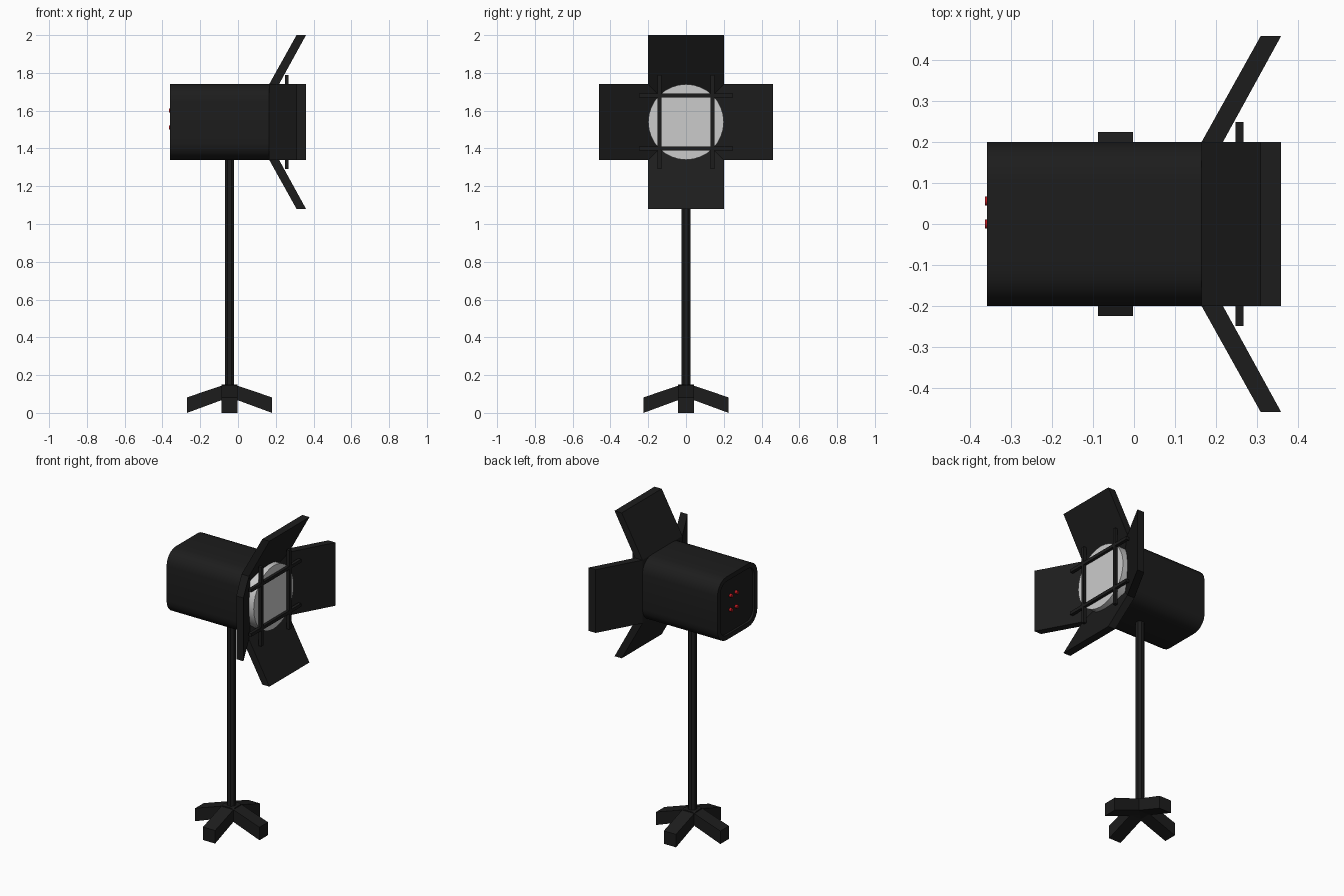
import bpy, bmesh
from math import sin, cos, pi, radians
from mathutils import Matrix, Vector

if "Cube" in bpy.data.objects:
    bpy.data.objects.remove(bpy.data.objects["Cube"])

CZ = 1.54      # lamp axis height
PX = -0.045    # stand axis x


def material(name, rgb):
    m = bpy.data.materials.new(name)
    m.diffuse_color = (*rgb, 1)
    m.use_nodes = True
    m.node_tree.nodes["Principled BSDF"].inputs["Base Color"].default_value = m.diffuse_color
    return m


BLACK = material("black_metal", (0.012, 0.012, 0.012))
GLASS = material("lens_glass", (0.6, 0.6, 0.6))
RED = material("red_light", (0.5, 0.01, 0.015))


def finish(name, bm, mat, smooth=False):
    bmesh.ops.recalc_face_normals(bm, faces=bm.faces)
    me = bpy.data.meshes.new(name)
    bm.to_mesh(me)
    bm.free()
    ob = bpy.data.objects.new(name, me)
    bpy.context.collection.objects.link(ob)
    me.materials.append(mat)
    if smooth:
        bpy.context.view_layer.objects.active = ob
        ob.select_set(True)
        bpy.ops.object.shade_smooth_by_angle(angle=radians(35))
        ob.select_set(False)
    return ob


def prism(points, vec):
    """Closed solid from a planar outline swept along vec; returns bm and start cap."""
    bm = bmesh.new()
    a = [bm.verts.new(p) for p in points]
    b = [bm.verts.new(Vector(p) + Vector(vec)) for p in points]
    cap = bm.faces.new(a)
    bm.faces.new(b)
    n = len(a)
    for i in range(n):
        bm.faces.new((a[i], a[(i + 1) % n], b[(i + 1) % n], b[i]))
    return bm, cap


def ring(r, n, turn=0.0):
    return [(r * cos(2 * pi * (i + turn) / n), r * sin(2 * pi * (i + turn) / n))
            for i in range(n)]


def box(name, lo, hi):
    pts = [(lo[0], lo[1], lo[2]), (hi[0], lo[1], lo[2]),
           (hi[0], hi[1], lo[2]), (lo[0], hi[1], lo[2])]
    finish(name, prism(pts, (0, 0, hi[2] - lo[2]))[0], BLACK)


# lamp housing: rounded square tube with a recessed back panel
R, H, SEG = 0.09, 0.2, 5
outline = []
for q in range(4):
    mid = pi / 4 + q * pi / 2
    cy = (H - R) * (1 if cos(mid) > 0 else -1)
    cz = (H - R) * (1 if sin(mid) > 0 else -1)
    for i in range(SEG + 1):
        t = q * pi / 2 + i * pi / 2 / SEG
        outline.append((-0.36, cy + R * cos(t), CZ + cz + R * sin(t)))
bm, cap = prism(outline, (0.53, 0, 0))
bmesh.ops.recalc_face_normals(bm, faces=bm.faces)
bmesh.ops.inset_region(bm, faces=[cap], thickness=0.03)
bmesh.ops.inset_region(bm, faces=[cap], thickness=0.002)
bmesh.ops.translate(bm, verts=cap.verts, vec=(0.012, 0, 0))
finish("lamp_housing", bm, BLACK, smooth=True)

# lens disc
bm, _ = prism([(0.16, y, CZ + z) for y, z in ring(0.2, 32)], (0.09, 0, 0))
finish("lens", bm, GLASS, smooth=True)

# four flared barn doors
door = [(0.165, -0.2, 0.2), (0.31, -0.2, 0.46), (0.36, -0.2, 0.46), (0.165, -0.2, 0.105)]
for i in range(4):
    bm, _ = prism(door, (0, 0.4, 0))
    M = Matrix.Translation((0, 0, CZ)) @ Matrix.Rotation(i * pi / 2, 4, 'X')
    bmesh.ops.transform(bm, matrix=M, verts=bm.verts)
    finish(f"barn_door_{i + 1}", bm, BLACK)

# guard bars crossing in front of the lens
for s, tag in ((-1, "a"), (1, "b")):
    o = s * 0.14
    box("guard_bar_vertical_" + tag, (0.248, o - 0.01, CZ - 0.25), (0.268, o + 0.01, CZ + 0.25))
    box("guard_bar_horizontal_" + tag, (0.248, -0.25, CZ + o - 0.01), (0.268, 0.25, CZ + o + 0.01))

# red indicator lights on the back
for y in (0.0, 0.056):
    for z in (1.51, 1.60):
        bm, _ = prism([(-0.364, y + a, z + b) for a, b in ring(0.011, 12)], (0.03, 0, 0))
        finish("indicator_light", bm, RED, smooth=True)

# eight-sided pole
bm, _ = prism([(PX + x, y, 0.08) for x, y in ring(0.0265, 8, 0.5)], (0, 0, 1.28))
finish("pole", bm, BLACK)

# four sloping feet
foot = [(0, -0.0425, 0.075), (0.035, -0.0425, 0.07), (0.225, -0.0425, 0),
        (0.225, -0.0425, 0.082), (0.025, -0.0425, 0.15), (0, -0.0425, 0.15)]
for i in range(4):
    bm, _ = prism(foot, (0, 0.085, 0))
    M = Matrix.Translation((PX, 0, 0)) @ Matrix.Rotation(i * pi / 2, 4, 'Z')
    bmesh.ops.transform(bm, matrix=M, verts=bm.verts)
    finish(f"stand_foot_{i + 1}", bm, BLACK)
